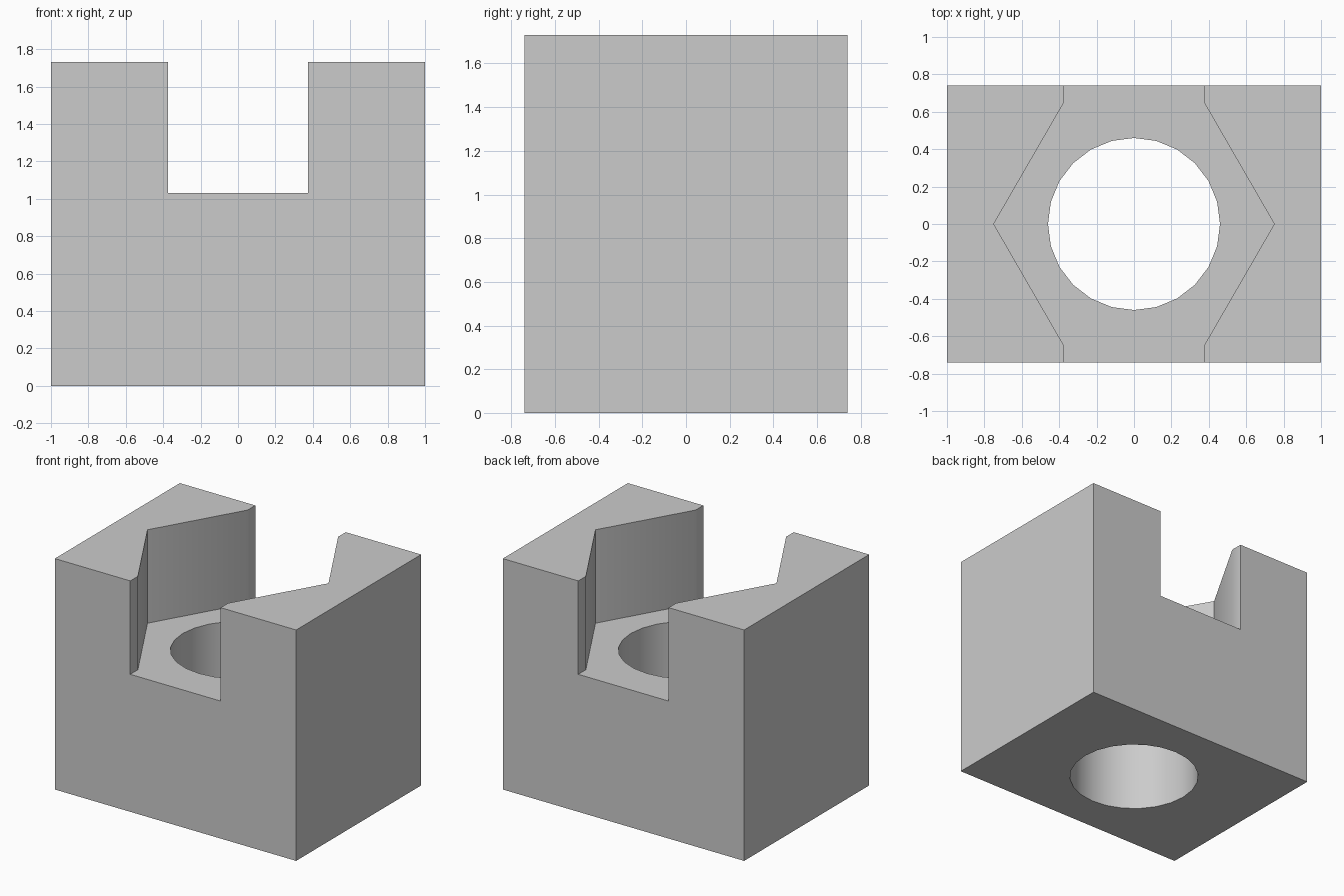
import bpy, bmesh, math

if "Cube" in bpy.data.objects:
    bpy.data.objects.remove(bpy.data.objects["Cube"], do_unlink=True)

WIDTH, DEPTH, HEIGHT = 2.0, 1.48, 1.73
FLOOR = 1.03            # height of the pocket floor
HEX_R = 0.75            # corner radius of the hexagonal pocket
HOLE_R, HOLE_SIDES = 0.46, 24

grey = bpy.data.materials.new("plain grey")
grey.use_nodes = True
colour = (0.6, 0.6, 0.6, 1)
grey.diffuse_color = colour
grey.node_tree.nodes["Principled BSDF"].inputs["Base Color"].default_value = colour


def prism(name, outline, bottom, top):
    """Extrude a counter-clockwise xy outline from bottom to top."""
    bm = bmesh.new()
    face = bm.faces.new([bm.verts.new((x, y, bottom)) for x, y in outline])
    raised = bmesh.ops.extrude_face_region(bm, geom=[face])["geom"]
    for v in raised:
        if isinstance(v, bmesh.types.BMVert):
            v.co.z = top
    bmesh.ops.recalc_face_normals(bm, faces=bm.faces)
    mesh = bpy.data.meshes.new(name)
    bm.to_mesh(mesh)
    bm.free()
    mesh.materials.append(grey)
    obj = bpy.data.objects.new(name, mesh)
    bpy.context.collection.objects.link(obj)
    return obj


def circle(radius, sides):
    return [(radius * math.cos(math.tau * i / sides),
             radius * math.sin(math.tau * i / sides)) for i in range(sides)]


# Solid block
w, d = WIDTH / 2, DEPTH / 2
block = prism("holder_block", [(-w, -d), (w, -d), (w, d), (-w, d)], 0, HEIGHT)

# Hexagonal pocket that runs out through the front and back as a slot
half, flat = HEX_R / 2, HEX_R * math.sin(math.pi / 3)
side = [(half, -1), (half, -flat), (HEX_R, 0), (half, flat), (half, 1)]
pocket = prism("pocket_cutter", side + [(-x, -y) for x, y in side], FLOOR, HEIGHT + 1)

# Round hole through the floor
hole = prism("hole_cutter", circle(HOLE_R, HOLE_SIDES), -1, HEIGHT + 1)

# Cut the block, then drop the cutters
bpy.context.view_layer.objects.active = block
block.select_set(True)
for cutter in (pocket, hole):
    cutter.hide_render = True
    mod = block.modifiers.new(cutter.name, 'BOOLEAN')
    mod.operation = 'DIFFERENCE'
    mod.solver = 'EXACT'
    mod.object = cutter
    bpy.ops.object.modifier_apply(modifier=mod.name)
    bpy.data.objects.remove(cutter, do_unlink=True)

bpy.ops.object.shade_smooth_by_angle(angle=math.radians(31))
